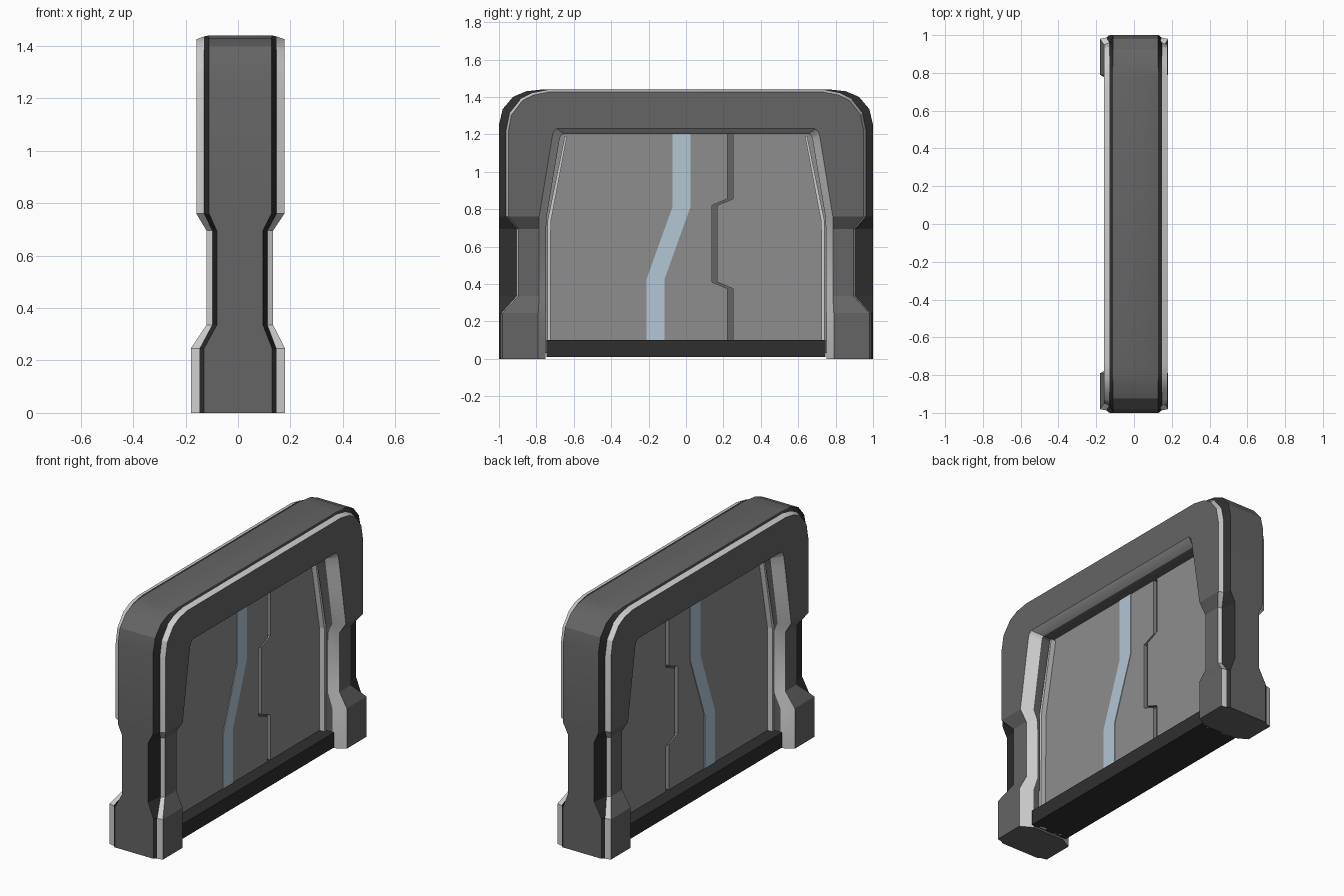
import bpy, bmesh, math

if "Cube" in bpy.data.objects:
    bpy.data.objects.remove(bpy.data.objects["Cube"], do_unlink=True)


def material(name, r, g, b):
    m = bpy.data.materials.new(name)
    m.use_nodes = True
    m.diffuse_color = (r, g, b, 1)
    bsdf = next(n for n in m.node_tree.nodes if n.type == 'BSDF_PRINCIPLED')
    bsdf.inputs["Base Color"].default_value = (r, g, b, 1)
    return m


FRAME = material("dark_grey", 0.13, 0.13, 0.13)
TRIM = material("light_grey", 0.62, 0.62, 0.62)
BLACK = material("near_black", 0.028, 0.028, 0.028)
PANEL = material("mid_grey", 0.27, 0.27, 0.27)
BLUE = material("pale_blue", 0.45, 0.57, 0.66)


def finish(bm, name, mats, smooth=False):
    bmesh.ops.recalc_face_normals(bm, faces=bm.faces[:])
    me = bpy.data.meshes.new(name)
    bm.to_mesh(me)
    bm.free()
    for m in mats:
        me.materials.append(m)
    ob = bpy.data.objects.new(name, me)
    bpy.context.collection.objects.link(ob)
    if smooth:
        bpy.ops.object.select_all(action='DESELECT')
        ob.select_set(True)
        bpy.context.view_layer.objects.active = ob
        bpy.ops.object.shade_smooth_by_angle(angle=math.radians(25))
    return ob


def slab(name, outline, x0, x1, mat):
    """Extrude a (y, z) outline from x0 to x1."""
    bm = bmesh.new()
    face = bm.faces.new([bm.verts.new((x0, y, z)) for y, z in outline])
    ext = bmesh.ops.extrude_face_region(bm, geom=[face])
    moved = [v for v in ext["geom"] if isinstance(v, bmesh.types.BMVert)]
    bmesh.ops.translate(bm, verts=moved, vec=(x1 - x0, 0, 0))
    return finish(bm, name, [mat])


# Frame sections: five edge lines run along the arch, from outer rim to inner reveal
FOOT = (0.13, 0.146, 0.18, 0.18, 0.11)
WAIST = (0.088, 0.105, 0.127, 0.127, 0.075)
ARCH = (0.119, 0.138, 0.168, 0.168, 0.105)


def level(z, ys, widths, shift):
    return [(y, z) for y in ys], widths, shift


foot_y = (1, 0.987, 0.98, 0.79, 0.75)
waist_y = (1, 0.905, 0.895, 0.785, 0.748)
half = [
    level(0, foot_y, FOOT, 0), level(0.245, foot_y, FOOT, 0),
    level(0.335, waist_y, WAIST, 0.007), level(0.695, waist_y, WAIST, 0.007),
    level(0.76, (1, 0.962, 0.95, 0.785, 0.745), ARCH, 0.009),
]
corner = [
    [(1, 1.25), (0.962, 1.22), (0.95, 1.215), (0.746, 1.0), (0.705, 1.0)],
    [(0.98, 1.335), (0.943, 1.315), (0.933, 1.305), (0.725, 1.13), (0.685, 1.12)],
    [(0.925, 1.40), (0.883, 1.39), (0.875, 1.38), (0.715, 1.19), (0.675, 1.18)],
    [(0.855, 1.43), (0.822, 1.42), (0.816, 1.41), (0.707, 1.215), (0.668, 1.193)],
    [(0.765, 1.44), (0.742, 1.436), (0.737, 1.425), (0.69, 1.23), (0.655, 1.202)],
]
half += [(pts, ARCH, 0.009) for pts in corner]
stations = half + [([(-y, z) for y, z in p], w, s) for p, w, s in reversed(half)]

bm = bmesh.new()
rings = []
for pts, widths, shift in stations:
    right = [bm.verts.new((shift + w, y, z)) for (y, z), w in zip(pts, widths)]
    left = [bm.verts.new((shift - w, y, z)) for (y, z), w in zip(pts, widths)]
    rings.append(right + left[::-1])
# Slots: 0 body, 1 trim, 2 black rim
slots = (2, 1, 0, 1, 0, 1, 0, 1, 2, 0)
for a, b in zip(rings, rings[1:]):
    for i, slot in enumerate(slots):
        j = (i + 1) % len(slots)
        f = bm.faces.new((a[i], a[j], b[j], b[i]))
        f.material_index = slot
bm.faces.new(rings[0])
bm.faces.new(rings[-1])
finish(bm, "arch_frame", [FRAME, TRIM, BLACK], smooth=True)

# Door leaves, with an interlocking gap between them
seam = [(0.237, 0.03), (0.237, 0.375), (0.153, 0.41), (0.153, 0.82), (0.237, 0.855), (0.237, 1.22)]
GAP = 0.014
T = 0.042
slab("door_leaf_rear", [(y + GAP, z) for y, z in seam] + [(0.67, 1.22), (0.76, 0.76), (0.76, 0.03)], -T, T, PANEL)
slab("door_leaf_front", [(y - GAP, z) for y, z in seam] + [(-0.67, 1.22), (-0.76, 0.76), (-0.76, 0.03)], -T, T, PANEL)
slab("door_core", [(0.1, 0.03), (0.3, 0.03), (0.3, 1.22), (0.1, 1.22)], -0.022, 0.022, FRAME)

# Details on both faces of the door
for side, s in (("left", 1), ("right", -1)):
    mid = [(-0.163, 0.09), (-0.163, 0.425), (-0.025, 0.81), (-0.025, 1.21)]
    stripe = [(y - 0.048, z) for y, z in mid] + [(y + 0.048, z) for y, z in reversed(mid)]
    slab("blue_stripe_" + side, stripe, s * T, s * (T + 0.004), BLUE)
    for end, e in (("rear", 1), ("front", -1)):
        rail = [(0.742, 0.01), (0.74, 0.74), (0.648, 1.19), (0.636, 1.19), (0.723, 0.73), (0.725, 0.01)]
        slab(f"guide_rail_{end}_{side}", [(e * y, z) for y, z in rail], s * 0.03, s * 0.075, TRIM)

# Threshold beneath the door
slab("threshold", [(-0.747, 0.01), (0.747, 0.01), (0.747, 0.1), (-0.747, 0.1)], -0.125, 0.125, BLACK)
